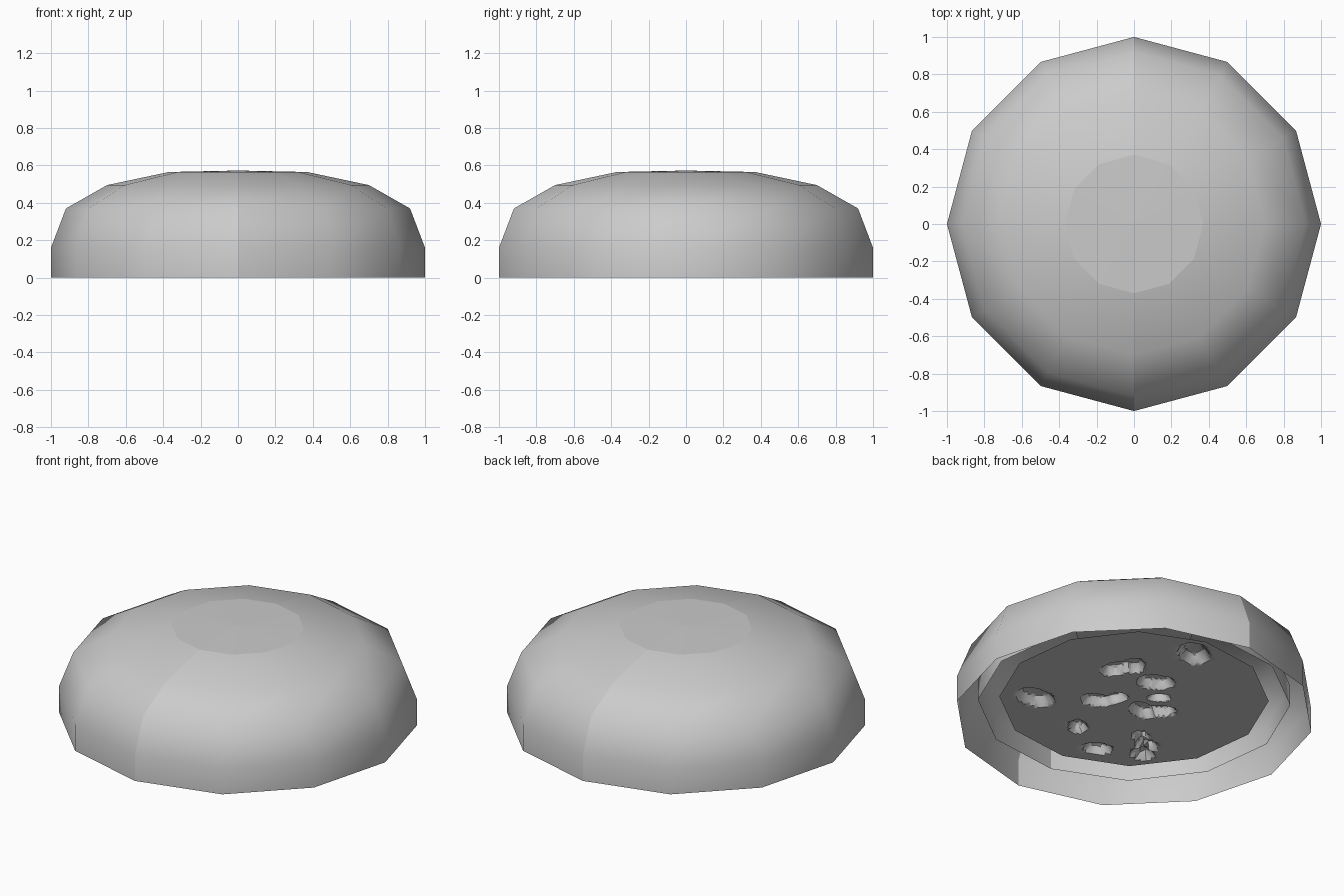
import bpy
import bmesh
import math
from mathutils import Vector

SIDES = 12
TWIST = -8

cube = bpy.data.objects.get("Cube")
if cube:
    bpy.data.objects.remove(cube, do_unlink=True)

grey = bpy.data.materials.new("plain_grey")
grey.use_nodes = True
colour = (0.6, 0.6, 0.6, 1)
grey.diffuse_color = colour
grey.node_tree.nodes["Principled BSDF"].inputs["Base Color"].default_value = colour


def finish(name, bm, smooth_angle=None):
    mesh = bpy.data.meshes.new(name)
    bm.to_mesh(mesh)
    bm.free()
    mesh.materials.append(grey)
    if smooth_angle:
        mesh.shade_smooth()
        mesh.set_sharp_from_angle(angle=math.radians(smooth_angle))
    obj = bpy.data.objects.new(name, mesh)
    bpy.context.collection.objects.link(obj)
    return obj


def ring(bm, radius, z, twist=0):
    verts = []
    for i in range(SIDES):
        a = math.tau * i / SIDES + math.radians(twist)
        verts.append(bm.verts.new((radius * math.cos(a), radius * math.sin(a), z)))
    return verts


def bridge(bm, lower, upper):
    n = len(lower)
    for i in range(n):
        j = (i + 1) % n
        bm.faces.new((lower[i], lower[j], upper[j], upper[i]))


def shell(name, profile, twist=0):
    """Open dome with a seam down its front and back."""
    bm = bmesh.new()
    rings = [ring(bm, r, z, twist) for r, z in profile]
    for lower, upper in zip(rings, rings[1:]):
        bridge(bm, lower, upper)
    seams = [bm.edges.get((lower[i], upper[i]))
             for lower, upper in zip(rings, rings[1:])
             for i in (SIDES // 4, SIDES * 3 // 4)]
    bmesh.ops.split_edges(bm, edges=seams)
    return finish(name, bm, 60)


# Rounded outer shell, and a smaller one nested inside it
dome = [(1, 0), (1, 0.16), (0.92, 0.37), (0.7, 0.495), (0.37, 0.565)]
shell("outer_shell", dome)
shell("inner_shell", [(0.87 * r, 0.09 + 0.78 * z) for r, z in dome], TWIST)

# Shallow flat cap on top
bm = bmesh.new()
rim = ring(bm, 0.37, 0.565)
peak = bm.verts.new((0, 0, 0.573))
for i in range(SIDES):
    bm.faces.new((rim[i], rim[(i + 1) % SIDES], peak))
finish("top_cap", bm)

# Recessed floor with irregular shallow pits: across, along, radius
ALONG = Vector((-0.64, -0.77))
ACROSS = Vector((-0.77, 0.64))
pits = [(0.33, -0.5, 0.1), (-0.1, -0.33, 0.08), (0, -0.36, 0.07),
        (0.12, -0.18, 0.09), (-0.2, 0.02, 0.08), (-0.1, 0, 0.06),
        (0.05, 0.13, 0.08), (0.15, 0.14, 0.07), (0.14, -0.01, 0.05),
        (-0.55, -0.01, 0.1), (-0.31, 0.31, 0.06), (-0.2, 0.56, 0.07),
        (0.04, 0.42, 0.05), (0.07, 0.52, 0.06), (0.05, 0.62, 0.06)]


def floor_height(x, y):
    lift = 0
    for across, along, radius in pits:
        offset = Vector((x, y)) - ACROSS * across - ALONG * along
        wobble = 1 + 0.2 * math.sin(2 * math.atan2(offset.y, offset.x) + across * 20)
        t = 1 - offset.length / (radius * wobble)
        lift = max(lift, min(1, max(0, t * 3)))
    return 0.115 + 0.05 * lift


bm = bmesh.new()
segments, steps = SIDES * 12, 40
half = math.pi / SIDES
centre = bm.verts.new((0, 0, floor_height(0, 0)))
loops = []
for s in range(1, steps + 1):
    loop = []
    for i in range(segments):
        a = math.tau * i / segments
        r = 0.75 * s / steps * math.cos(half) / math.cos(a % (2 * half) - half)
        b = a + math.radians(TWIST)
        x, y = r * math.cos(b), r * math.sin(b)
        loop.append(bm.verts.new((x, y, floor_height(x, y))))
    loops.append(loop)
for i in range(segments):
    bm.faces.new((loops[0][(i + 1) % segments], loops[0][i], centre))
for inner, outer in zip(loops, loops[1:]):
    bridge(bm, inner, outer)
finish("pitted_floor", bm, 25)
